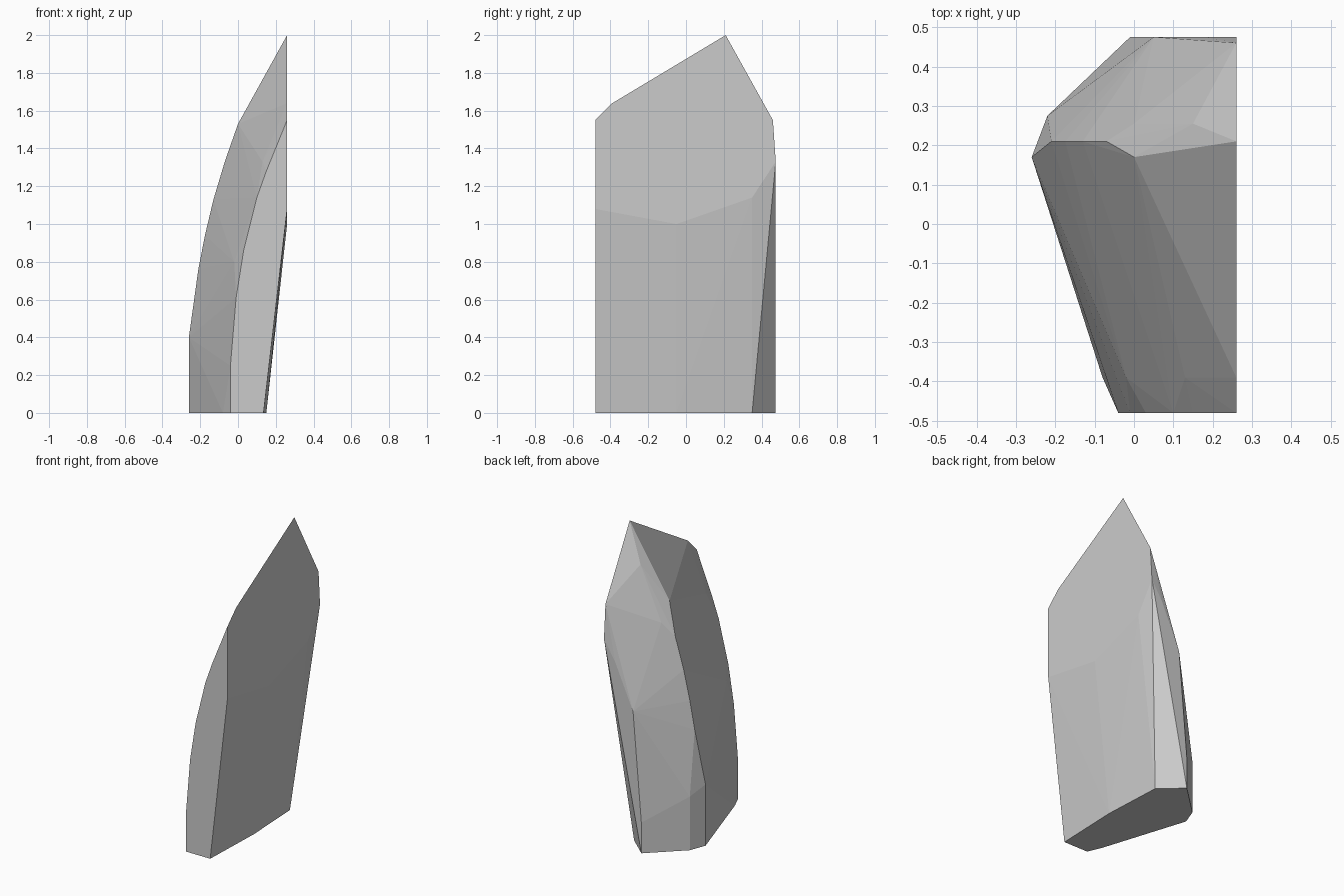
import bpy
import bmesh
import math

default_cube = bpy.data.objects.get("Cube")
if default_cube:
    bpy.data.objects.remove(default_cube, do_unlink=True)


def make_material(name, value):
    material = bpy.data.materials.new(name)
    material.use_nodes = True
    colour = (value, value, value, 1)
    material.diffuse_color = colour
    material.node_tree.nodes["Principled BSDF"].inputs["Base Color"].default_value = colour
    return material


def side_profile(y, outline):
    """Place an upright (x, z) outline at one depth."""
    return [(x, y, z) for x, z in outline]


def hull_object(name, points, material):
    """Wrap the profiles in one faceted, closed stone."""
    mesh = bpy.data.meshes.new(name)
    bm = bmesh.new()
    for point in points:
        bm.verts.new(point)
    result = bmesh.ops.convex_hull(bm, input=bm.verts[:])
    unused = {v for v in result["geom_interior"] + result["geom_unused"]
              if isinstance(v, bmesh.types.BMVert)}
    bmesh.ops.delete(bm, geom=list(unused), context="VERTS")
    bmesh.ops.dissolve_limit(bm, angle_limit=math.radians(0.5),
                             verts=bm.verts[:], edges=bm.edges[:])
    bmesh.ops.recalc_face_normals(bm, faces=bm.faces[:])
    bm.to_mesh(mesh)
    bm.free()
    mesh.materials.append(material)
    stone = bpy.data.objects.new(name, mesh)
    bpy.context.scene.collection.objects.link(stone)
    return stone


flat_side = 0.26

# Curved edge of the front face, ending at the flat side
front_edge = side_profile(-0.48, [
    (-0.04, 0), (-0.04, 0.25), (-0.01, 0.61), (0.03, 0.86),
    (0.1, 1.14), (0.15, 1.28), (flat_side, 1.55)])

# Narrow bevel just behind the front face
front_bevel = side_profile(-0.39, [
    (-0.08, 0), (-0.06, 0.32), (-0.02, 0.8), (0.13, 1.33), (flat_side, 1.64)])

# Long ridge bowing outward and rising to the tip
ridge = side_profile(0.17, [(-0.26, 0), (-0.26, 0.4), (0, 1.53)])
ridge += side_profile(0.21, [
    (-0.21, 0.76), (-0.175, 0.94), (-0.13, 1.13), (-0.07, 1.33), (flat_side, 2)])

# Chipped facets behind the ridge
chips = side_profile(0.275, [(-0.22, 0), (-0.22, 0.35)])
chips += side_profile(0.255, [(0, 1.42), (0.15, 1.76)])

# Back edge leaning toward the flat side
back_edge = side_profile(0.475, [
    (-0.01, 0), (-0.01, 0.2), (0.05, 0.91), (0.18, 1.2), (flat_side, 1.33)])
back_edge += side_profile(0.46, [(flat_side, 1.55)])

# Undercut below the flat side: foot and upper limit at each depth
undercut = []
for depth, foot, top in ((-0.48, 0.135, 1.08), (-0.05, 0.15, 1), (0.35, 0.13, 1.14)):
    undercut += side_profile(depth, [(foot, 0), (flat_side, top)])

stone_grey = make_material("stone grey", 0.6)
hull_object("rock_shard",
            front_edge + front_bevel + ridge + chips + back_edge + undercut,
            stone_grey)
